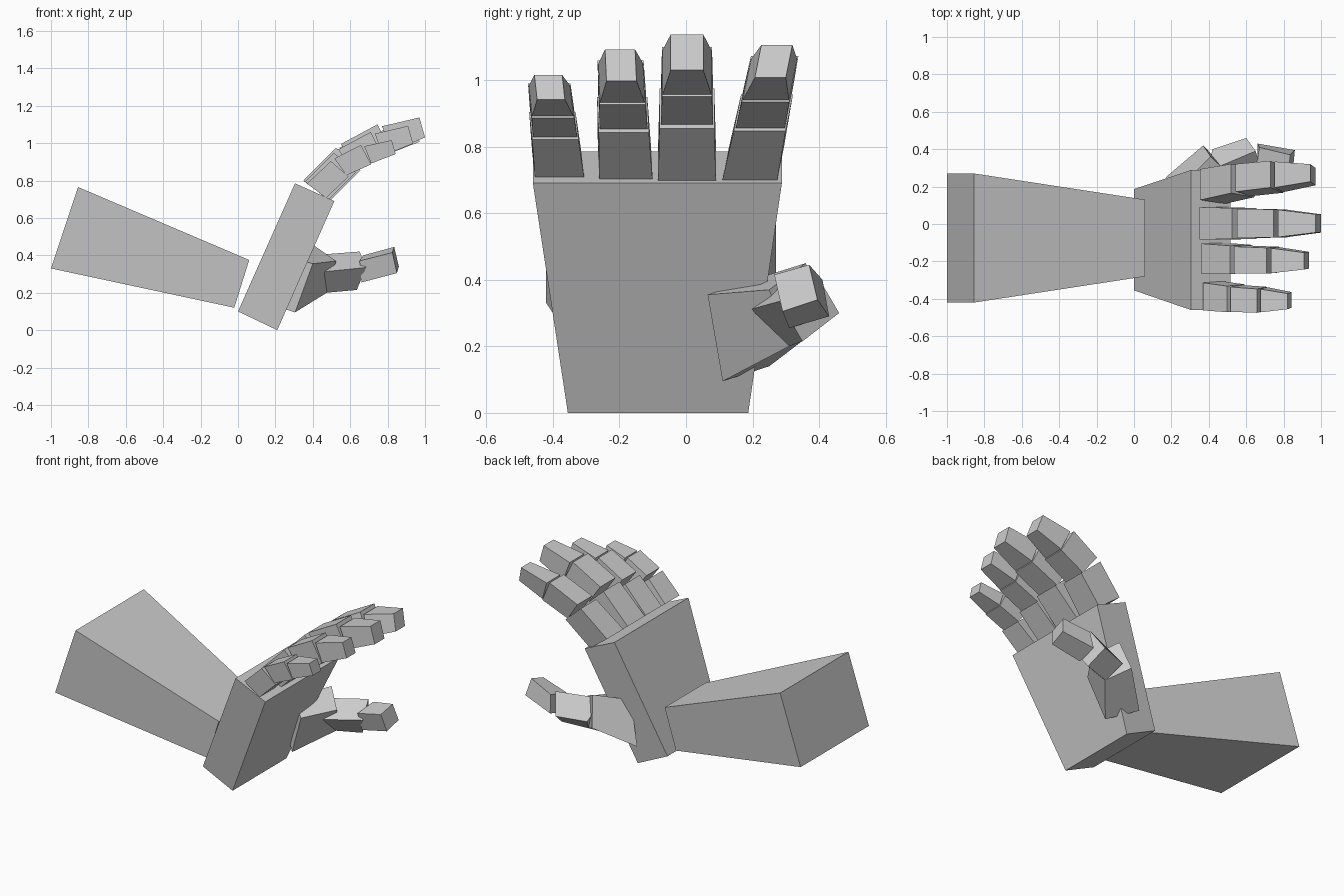
import bpy

skin = bpy.data.materials.new("plain_grey")
skin.diffuse_color = (0.6, 0.6, 0.6, 1)


def block(name, start, end):
    """Six-sided block between two four-cornered ends."""
    mesh = bpy.data.meshes.new(name)
    sides = [(i, (i + 1) % 4, (i + 1) % 4 + 4, i + 4) for i in range(4)]
    mesh.from_pydata(start + end, [], [(3, 2, 1, 0), (4, 5, 6, 7)] + sides)
    mesh.materials.append(skin)
    ob = bpy.data.objects.new(name, mesh)
    bpy.context.collection.objects.link(ob)
    # consistent outward normals
    import bmesh
    bm = bmesh.new()
    bm.from_mesh(mesh)
    bmesh.ops.recalc_face_normals(bm, faces=bm.faces)
    bm.to_mesh(mesh)
    bm.free()


def end_face(top, bottom, y0, y1):
    """Corners of an end given by its upper and lower (x, z) edge."""
    (xt, zt), (xb, zb) = top, bottom
    return [(xt, y0, zt), (xt, y1, zt), (xb, y1, zb), (xb, y0, zb)]


# Forearm and palm
block("forearm", end_face((-0.855, 0.765), (-1.0, 0.33), -0.42, 0.27),
      end_face((0.06, 0.375), (-0.02, 0.12), -0.28, 0.13))
block("palm", end_face((0.0, 0.1), (0.21, 0.0), -0.355, 0.187),
      end_face((0.305, 0.785), (0.515, 0.69), -0.46, 0.288))

# Finger pattern: upper and lower (x, z) at each end, then half widths
SEGMENTS = [
    ((0.35, 0.80), (0.49, 0.69), (0.525, 0.975), (0.655, 0.855), 0.087, 0.082),
    ((0.55, 0.995), (0.64, 0.865), (0.745, 1.10), (0.82, 0.95), 0.078, 0.075),
    ((0.77, 1.09), (0.82, 0.957), (0.97, 1.137), (1.0, 1.03), 0.073, 0.049),
]
AX, AZ = 0.42, 0.745
# name, y at base, length scale, height scale, width scale, sideways lean
FINGERS = [
    ("little_finger", -0.378, 0.73, 0.69, 0.85, -0.11),
    ("ring_finger", -0.18, 0.89, 0.885, 0.92, -0.045),
    ("middle_finger", 0.003, 1.0, 1.0, 1.0, 0.0),
    ("index_finger", 0.19, 0.95, 0.92, 0.95, 0.20),
]
for name, y, sx, sz, sw, lean in FINGERS:
    def place(top, bottom, half):
        pts = end_face(top, bottom, -half, half)
        out = []
        for px, py, pz in pts:
            z = AZ + (pz - AZ) * sz
            out.append((AX + (px - AX) * sx, y + py * sw + lean * (z - 0.69), z))
        return out
    for i, (t0, b0, t1, b1, w0, w1) in enumerate(SEGMENTS):
        block(f"{name}_{i + 1}", place(t0, b0, w0), place(t1, b1, w1))

# Thumb, from the root to the tip
block("thumb_root",
      [(0.40, 0.065, 0.355), (0.305, 0.11, 0.095), (0.17, 0.25, 0.14), (0.25, 0.20, 0.40)],
      [(0.525, 0.25, 0.37), (0.475, 0.31, 0.20), (0.37, 0.42, 0.27), (0.41, 0.36, 0.45)])
block("thumb_middle",
      [(0.44, 0.19, 0.31), (0.47, 0.31, 0.20), (0.42, 0.40, 0.29), (0.39, 0.28, 0.40)],
      [(0.685, 0.28, 0.335), (0.635, 0.35, 0.215), (0.60, 0.46, 0.30), (0.65, 0.39, 0.42)])
block("thumb_tip",
      [(0.65, 0.28, 0.37), (0.66, 0.31, 0.255), (0.66, 0.43, 0.29), (0.67, 0.41, 0.40)],
      [(0.825, 0.265, 0.415), (0.85, 0.29, 0.305), (0.86, 0.395, 0.34), (0.835, 0.37, 0.445)])
